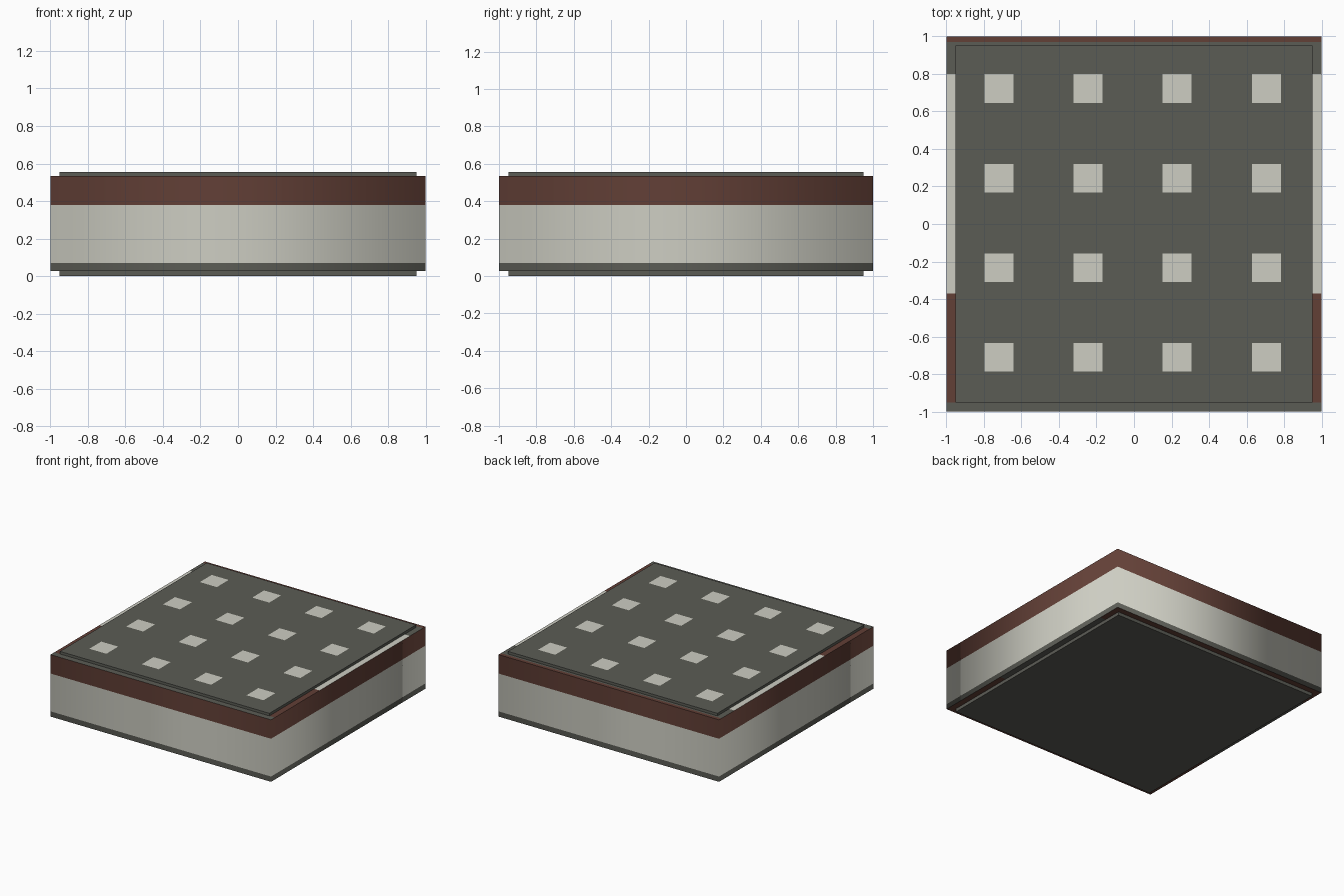
import bpy, bmesh

if "Cube" in bpy.data.objects:
    bpy.data.objects.remove(bpy.data.objects["Cube"])

# Heights of the main parts
Z_LOW, Z_TRIM, Z_BAND, Z_HIGH, Z_TOP = 0.027, 0.07, 0.38, 0.535, 0.556
IN = 0.95  # half width of the raised slabs


def material(name, rgb):
    m = bpy.data.materials.new(name)
    m.diffuse_color = (*rgb, 1.0)
    m.use_nodes = True
    m.node_tree.nodes["Principled BSDF"].inputs["Base Color"].default_value = m.diffuse_color
    return m


MATS = [material("dark grey", (0.105, 0.107, 0.091)),
        material("off white", (0.61, 0.61, 0.54)),
        material("dark brown", (0.122, 0.050, 0.037))]
GREY, WHITE, BROWN = range(3)


def finish(bm, name):
    mesh = bpy.data.meshes.new(name)
    bm.to_mesh(mesh)
    bm.free()
    for m in MATS:
        mesh.materials.append(m)
    obj = bpy.data.objects.new(name, mesh)
    bpy.context.collection.objects.link(obj)
    return obj


def cut_sheet(xs, ys, z, rule, up=True):
    """Flat sheet cut along xs and ys; rule(x, y) gives a colour or None for a gap."""
    bm = bmesh.new()
    v = [[bm.verts.new((x, y, z)) for x in xs] for y in ys]
    for j in range(len(ys) - 1):
        for i in range(len(xs) - 1):
            c = rule((xs[i] + xs[i + 1]) / 2, (ys[j] + ys[j + 1]) / 2)
            if c is None:
                continue
            loop = [v[j][i], v[j][i + 1], v[j + 1][i + 1], v[j + 1][i]]
            bm.faces.new(loop if up else loop[::-1]).material_index = c
    bmesh.ops.delete(bm, geom=[p for p in bm.verts if not p.link_faces], context='VERTS')
    return bm


# Body walls: three colour bands, shaded smoothly around the corners
bm = bmesh.new()
corners = [(-1, -1), (1, -1), (1, 1), (-1, 1)]
rings = [[bm.verts.new((x, y, z)) for x, y in corners]
         for z in (Z_LOW, Z_TRIM, Z_BAND, Z_HIGH)]
for lo, hi, col in zip(rings, rings[1:], (GREY, WHITE, BROWN)):
    for k in range(4):
        n = (k + 1) % 4
        f = bm.faces.new((lo[k], lo[n], hi[n], hi[k]))
        f.material_index = col
        f.smooth = True
finish(bm, "body_walls")

# Narrow ledges around the slabs
led_x = [-1, -IN, IN, 1]
led_y = [-1, -IN, -0.37, 0.8, IN, 0.97, 1]


def top_ledge_colour(x, y):
    if abs(x) < IN and abs(y) < IN:
        return None
    if y > 0.97:
        return BROWN
    if y < -IN or y > 0.8:
        return GREY
    return WHITE if y > -0.37 else BROWN


def bottom_ledge_colour(x, y):
    if abs(x) < IN and abs(y) < IN:
        return None
    return GREY if -0.37 < y < 0.8 else BROWN


finish(cut_sheet(led_x, led_y, Z_HIGH, top_ledge_colour), "top_ledge")
finish(cut_sheet(led_x, led_y, Z_LOW, bottom_ledge_colour, up=False), "bottom_ledge")


def slab(name, cuts_x, cuts_y, z0, z1, rule):
    """Closed slab whose top face is cut into coloured cells."""
    bm = cut_sheet(cuts_x, cuts_y, z1, rule)
    edges = [e for e in bm.edges if e.is_boundary]
    ext = bmesh.ops.extrude_edge_only(bm, edges=edges)["geom"]
    for g in ext:
        if isinstance(g, bmesh.types.BMVert):
            g.co.z = z0
        elif isinstance(g, bmesh.types.BMFace):
            g.material_index = GREY
    rim = [e for e in bm.edges if e.is_boundary]
    bmesh.ops.contextual_create(bm, geom=rim, mat_nr=GREY)
    bmesh.ops.recalc_face_normals(bm, faces=bm.faces)
    return finish(bm, name)


# Top slab with a 4 x 4 pattern of light squares
centres_x = [-0.72 + 0.475 * k for k in range(4)]
centres_y = [-0.71 + 0.477 * k for k in range(4)]
H = 0.077


def cuts(centres):
    return [-IN] + [c + s for c in centres for s in (-H, H)] + [IN]


def square_rule(x, y):
    hit = any(abs(x - c) < H for c in centres_x) and any(abs(y - c) < H for c in centres_y)
    return WHITE if hit else GREY


slab("top_slab", cuts(centres_x), cuts(centres_y), Z_HIGH, Z_TOP, square_rule)

# Plain base slab
slab("base_slab", [-IN, IN], [-IN, IN], 0.0, Z_LOW, lambda x, y: GREY)
